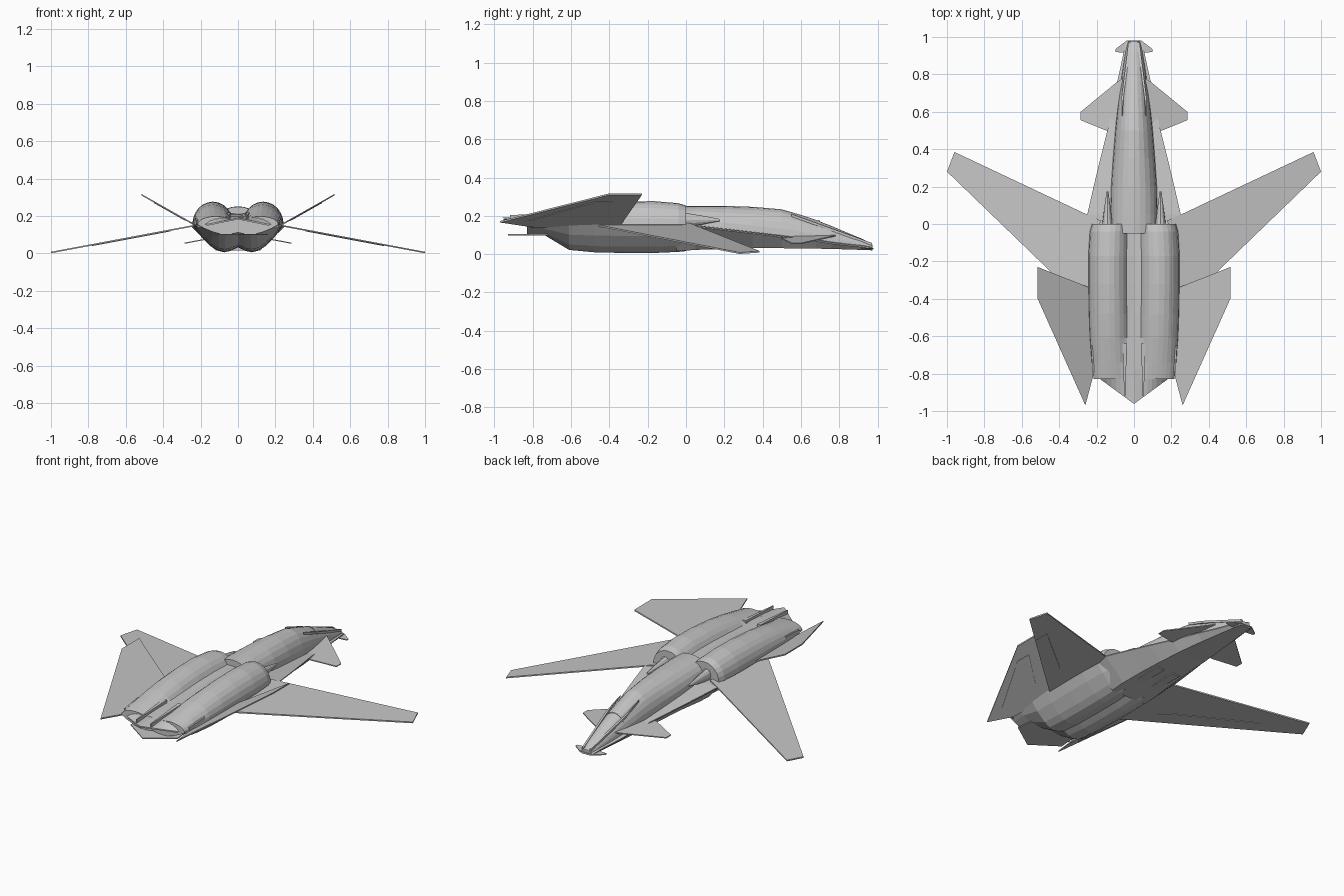
import bpy, bmesh
from math import sin, cos, pi, radians

cube = bpy.data.objects.get("Cube")
if cube:
    bpy.data.objects.remove(cube, do_unlink=True)


def make_material(name, value):
    mat = bpy.data.materials.new(name)
    mat.use_nodes = True
    colour = (value, value, value, 1)
    mat.diffuse_color = colour
    mat.node_tree.nodes["Principled BSDF"].inputs["Base Color"].default_value = colour
    return mat


hull_grey = make_material("hull grey", 0.56)


def finish(name, bm):
    bmesh.ops.remove_doubles(bm, verts=bm.verts, dist=0.0002)
    bmesh.ops.recalc_face_normals(bm, faces=bm.faces)
    mesh = bpy.data.meshes.new(name)
    bm.to_mesh(mesh)
    bm.free()
    mesh.materials.append(hull_grey)
    obj = bpy.data.objects.new(name, mesh)
    bpy.context.collection.objects.link(obj)
    return obj


def loft(name, rings):
    """Skin a series of closed rings and cap both ends."""
    bm = bmesh.new()
    loops = [[bm.verts.new(p) for p in ring] for ring in rings]
    n = len(loops[0])
    for a, b in zip(loops, loops[1:]):
        for i in range(n):
            j = (i + 1) % n
            bm.faces.new((a[i], a[j], b[j], b[i]))
    bm.faces.new(loops[0])
    bm.faces.new(loops[-1])
    return finish(name, bm)


def mirrored_ring(half):
    """Half ring runs from the centre bottom to the centre top."""
    return half + [(-x, y, z) for x, y, z in reversed(half[1:-1])]


def plate(name, outline, height, thick=0.008, sides=(1, -1)):
    """Thin panel following a height rule, one object per side."""
    for s in sides:
        rings = [[(s * x, y, height(x, y) + d) for x, y in outline]
                 for d in (-thick / 2, thick / 2)]
        loft(("left_" if s > 0 else "right_") + name, rings)


# Forward fuselage: flat belly, sharp chine and arched back
# y, chine width, chine height, back width, top, belly width, belly height
forward = [
    (0.975, .045, .030, .032, .050, .03, .020),
    (0.92, .055, .040, .045, .080, .04, .022),
    (0.84, .072, .048, .058, .113, .05, .025),
    (0.76, .090, .058, .070, .147, .06, .027),
    (0.68, .105, .070, .080, .178, .07, .029),
    (0.60, .120, .080, .090, .205, .08, .030),
    (0.50, .142, .092, .100, .234, .09, .031),
    (0.35, .180, .110, .112, .247, .10, .032),
    (0.20, .216, .128, .122, .252, .11, .030),
    (0.05, .250, .146, .125, .252, .12, .022),
    (-0.05, .225, .150, .125, .250, .12, .016),
]


def forward_ring(y, w, zc, b, zt, bw, zb):
    half = [(0, y, zb), (bw, y, zb), (w, y, zc - .003), (w, y, zc + .003)]
    for i in range(7):
        a = i * pi / 12
        half.append((b * cos(a), y, zc + .006 + (zt - zc - .006) * sin(a)))
    half[-1] = (0, y, zt)
    return mirrored_ring(half)


loft("forward_fuselage", [forward_ring(*row) for row in forward])

# Rear fuselage: twin engine humps above, twin lobes below
# y, outer width, hump top, valley height, belly height
rear = [
    (0.0, .224, .254, .205, .016),
    (-0.04, .236, .266, .212, .012),
    (-0.17, .244, .277, .212, .006),
    (-0.32, .244, .274, .210, .006),
    (-0.48, .241, .261, .206, .010),
    (-0.61, .236, .243, .202, .022),
    (-0.74, .226, .217, .198, .100),
    (-0.83, .216, .198, .193, .102),
]
EDGE = 0.155


def hump(y, outer, top, valley):
    c = outer * 0.55
    points = []
    for i in range(11):
        a = radians(15 * i)
        z = EDGE + (top - EDGE) * sin(a)
        points.append((c + (outer - c) * cos(a), y, max(z, valley) if i > 6 else z))
    return points + [(0, y, valley)]


def rear_ring(y, outer, top, valley, zb):
    half = [(outer * fx, y, zb + (EDGE - zb) * fz)
            for fx, fz in ((0, .18), (.15, .06), (.3, 0), (.45, .06), (.6, .22), (.83, .6))]
    return mirrored_ring(half + hump(y, outer, top, valley))


loft("rear_fuselage", [rear_ring(*row) for row in rear])


# Overhanging tail deck with a pointed rear edge
def deck_ring(upper):
    lower = [(x, y, z - .008) for x, y, z in reversed(upper)]
    return mirrored_ring(lower + upper)


deck_front = hump(-0.78, .221, .208, .196)
deck_back = [(x, -0.962 + .162 * x / .221, .19 - .045 * x / .221) for x, y, z in deck_front]
loft("tail_deck", [deck_ring(deck_front), deck_ring(deck_back)])

# Lower exhaust shelf
shelf = [(-.15, -.72), (-.16, -.82), (0, -.93), (.16, -.82), (.15, -.72)]
loft("exhaust_shelf", [[(x, y, z) for x, y in shelf] for z in (.098, .104)])

# Forward-swept main wings, drooping to the tips
plate("main_wing",
      [(.18, .02), (.25, .05), (.96, .385), (1, .28), (.43, -.27), (.2, -.49)],
      lambda x, y: .155 - .1875 * (x - .2))

# Upswept tail fins
plate("tail_fin",
      [(.2, -.355), (.515, -.23), (.515, -.4), (.26, -.97), (.215, -.8)],
      lambda x, y: .155 + .565 * (x - .235))

# Canards and small nose vanes
plate("canard",
      [(.06, .78), (.09, .76), (.285, .6), (.285, .555), (.15, .5), (.09, .5)],
      lambda x, y: .055 + .185 * (.285 - x), .006)
plate("nose_vane",
      [(.0, .98), (.04, .98), (.1, .935), (.1, .92), (.05, .915), (0, .915)],
      lambda x, y: .03, .006)

# Intake spikes ahead of each engine hump
for side, s in (("left", 1), ("right", -1)):
    rings = []
    for y, r in ((.175, .006), (.09, .022), (-.03, .042)):
        rings.append([(s * (.142 + .75 * r * cos(k * pi / 6)), y,
                       .178 + r * sin(k * pi / 6)) for k in range(12)])
    loft(side + "_intake_spike", rings)

# Slim ridges on the tail deck and beside the nose
plate("deck_ridge", [(.038, -.64), (.046, -.92), (.052, -.92), (.062, -.64)],
      lambda x, y: .205 + .06 * (y + .64), .03)
plate("hump_ridge", [(.205, -.65), (.214, -.79), (.222, -.79), (.23, -.65)],
      lambda x, y: .178 + .1 * (y + .65), .024)
plate("nose_ridge", [(.018, .97), (.055, .68), (.062, .55), (.066, .68), (.03, .97)],
      lambda x, y: .052 + .36 * (.97 - y), .014)

# Canopy rear frame, a thin arch across the back
frame = []
for y in (.69, .70):
    zt = .178 - .4 * (y - .68)
    half = [(.079 * cos(a), y, .068 + (zt - .064) * sin(a))
            for a in [i * pi / 12 for i in range(2, 7)]]
    half.insert(0, (0, y, .09))
    frame.append(mirrored_ring(half))
loft("canopy_frame", frame)

# Hatch plates on the belly and control panels under wings and fins
plate("belly_hatch", [(.03, .3), (.08, .3), (.08, .12), (.03, .12)],
      lambda x, y: .029, .008)
plate("wing_flap", [(.36, -.22), (.4, -.17), (.78, .17), (.78, .09), (.43, -.25)],
      lambda x, y: .151 - .1875 * (x - .2), .006)
plate("fin_flap", [(.3, -.5), (.45, -.38), (.45, -.48), (.28, -.82)],
      lambda x, y: .151 + .565 * (x - .235), .006)
